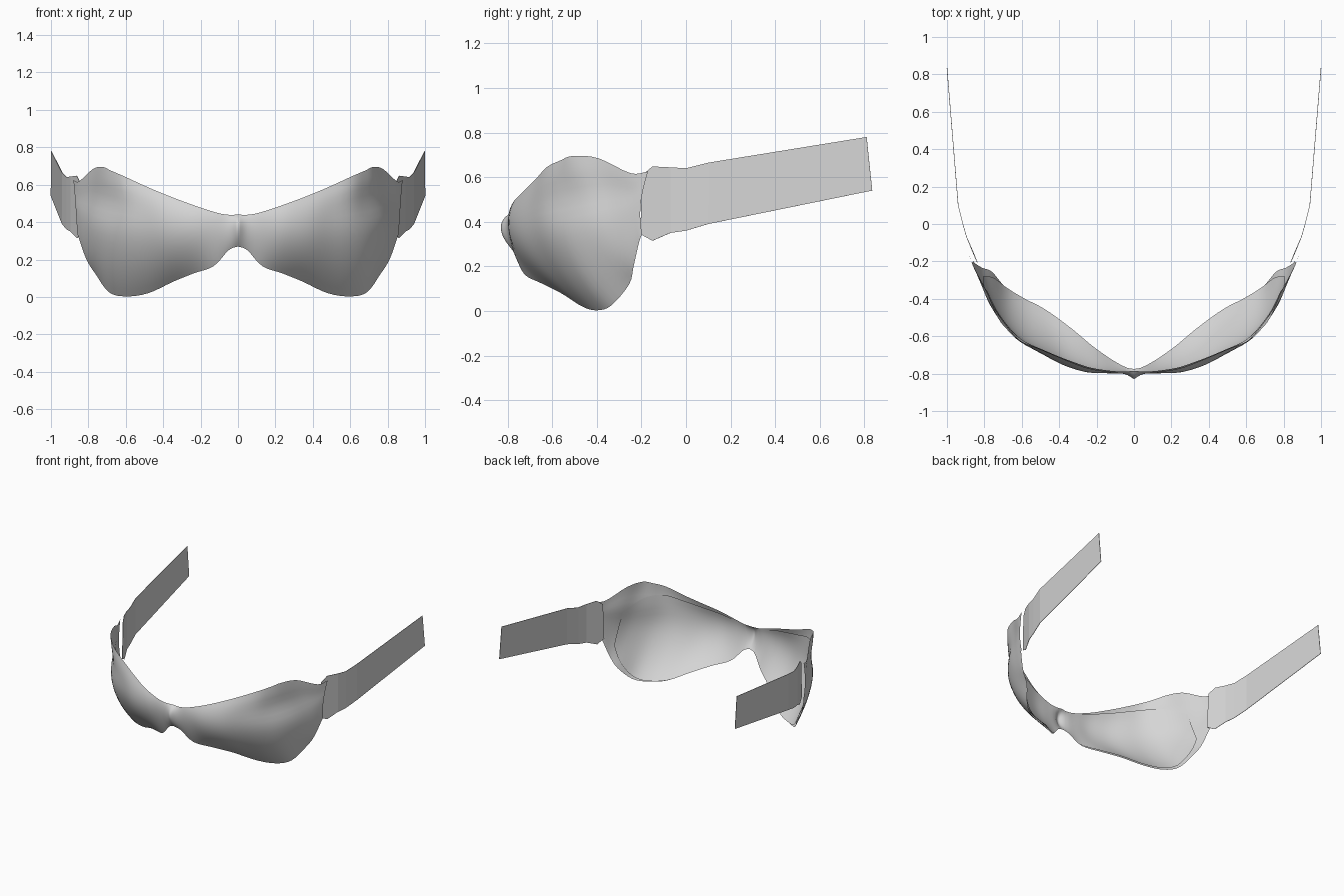
import bpy, bmesh
from math import exp
from mathutils import Vector

if "Cube" in bpy.data.objects:
    bpy.data.objects.remove(bpy.data.objects["Cube"])

grey = bpy.data.materials.new("light_grey")
grey.diffuse_color = (0.67, 0.67, 0.67, 1)
grey.use_nodes = True
grey.node_tree.nodes["Principled BSDF"].inputs["Base Color"].default_value = grey.diffuse_color

# Half of the shell, nose to temple: lower edge, middle, upper edge of each rib
RIBS = [
    ((0, -.775, .27), (0, -.83, .37), (0, -.785, .44)),
    ((.05, -.765, .25), (.05, -.80, .35), (.06, -.79, .44)),
    ((.13, -.725, .165), (.14, -.79, .33), (.13, -.79, .455)),
    ((.24, -.65, .125), (.25, -.78, .32), (.25, -.77, .495)),
    ((.35, -.56, .08), (.37, -.74, .31), (.37, -.725, .54)),
    ((.48, -.465, .02), (.49, -.675, .31), (.49, -.675, .59)),
    ((.60, -.40, .003), (.61, -.61, .32), (.61, -.625, .645)),
    ((.69, -.335, .025), (.70, -.53, .33), (.68, -.565, .675)),
    ((.76, -.255, .12), (.775, -.42, .36), (.725, -.51, .695)),
    ((.81, -.235, .20), (.823, -.31, .40), (.775, -.395, .685)),
    ((.85, -.21, .31), (.855, -.235, .45), (.85, -.25, .618)),
    ((.86, -.197, .345), (.868, -.203, .48), (.88, -.17, .625)),
]


def along(pts, s):
    """Smooth curve through pts at position s (in point steps)."""
    i = min(int(s), len(pts) - 2)
    f = s - i
    b, c = pts[i], pts[i + 1]
    a = pts[i - 1] if i else b * 2 - c
    d = pts[i + 2] if i + 2 < len(pts) else c * 2 - b
    return (b * 2 + (c - a) * f + (a * 2 - b * 5 + c * 4 - d) * f * f
            + (b * 3 - a - c * 3 + d) * f ** 3) / 2


def shell_point(s, t, dent=0.0):
    """Point on the shell; dent hollows the area under the upper outer rim."""
    lo, mid, up = (along([Vector(r[k]) for r in RIBS], s) for k in range(3))
    p = (lo * (1 - t) * (1 - 2 * t) + mid * 4 * t * (1 - t)
         + up * t * (2 * t - 1))
    k = dent * exp(-((s - 7.5) / 1.9) ** 2 - ((t - .77) / .15) ** 2)
    return p + Vector((-.5, .85, 0)) * k


def sheet(name, rows, smooth):
    """Grid of faces through rows of points, mirrored left to right."""
    bm = bmesh.new()
    grid = [[bm.verts.new(p) for p in row] for row in rows]
    for a, b in zip(grid, grid[1:]):
        for j in range(len(a) - 1):
            f = bm.faces.new((a[j], b[j], b[j + 1], a[j + 1]))
            f.smooth = smooth
    me = bpy.data.meshes.new(name)
    bm.to_mesh(me)
    bm.free()
    me.materials.append(grey)
    ob = bpy.data.objects.new(name, me)
    bpy.context.collection.objects.link(ob)
    mir = ob.modifiers.new("mirror", 'MIRROR')
    mir.use_clip = True
    mir.merge_threshold = 0.0005
    return ob


# Curved front shell with a flared upper rim
n, m = 44, 16
sheet("front_shell",
      [[shell_point(11 * i / n, j / m, 0.03) for j in range(m + 1)]
       for i in range(n + 1)], True)

# Inner cup lining, just behind the shell, with a rounded temple end
rows = []
for i in range(33):
    u = i / 32
    s = 0.9 + 7.8 * u
    lo = 0.01 + 0.25 * u ** 10
    hi = 0.99 - 0.13 * u - 0.16 * u ** 10
    gap = 0.002 + 0.012 * min(1, 3 * u)
    rows.append([shell_point(s, lo + (hi - lo) * j / 12, 0.018)
                 + Vector((-gap / 2, gap, 0)) for j in range(13)])
sheet("inner_cup", rows, True)

# Flat side straps: lower and upper edge points
STRAP = [
    ((.838, -.205, .345), (.842, -.195, .61)),
    ((.86, -.15, .315), (.862, -.15, .648)),
    ((.895, -.07, .35), (.895, -.07, .644)),
    ((.915, 0, .36), (.915, 0, .64)),
    ((.94, .10, .39), (.94, .10, .665)),
    ((1, .835, .54), (.998, .81, .78)),
]
strap = sheet("side_strap", STRAP, False)
solid = strap.modifiers.new("thickness", 'SOLIDIFY')
solid.thickness = 0.003
solid.offset = 0
